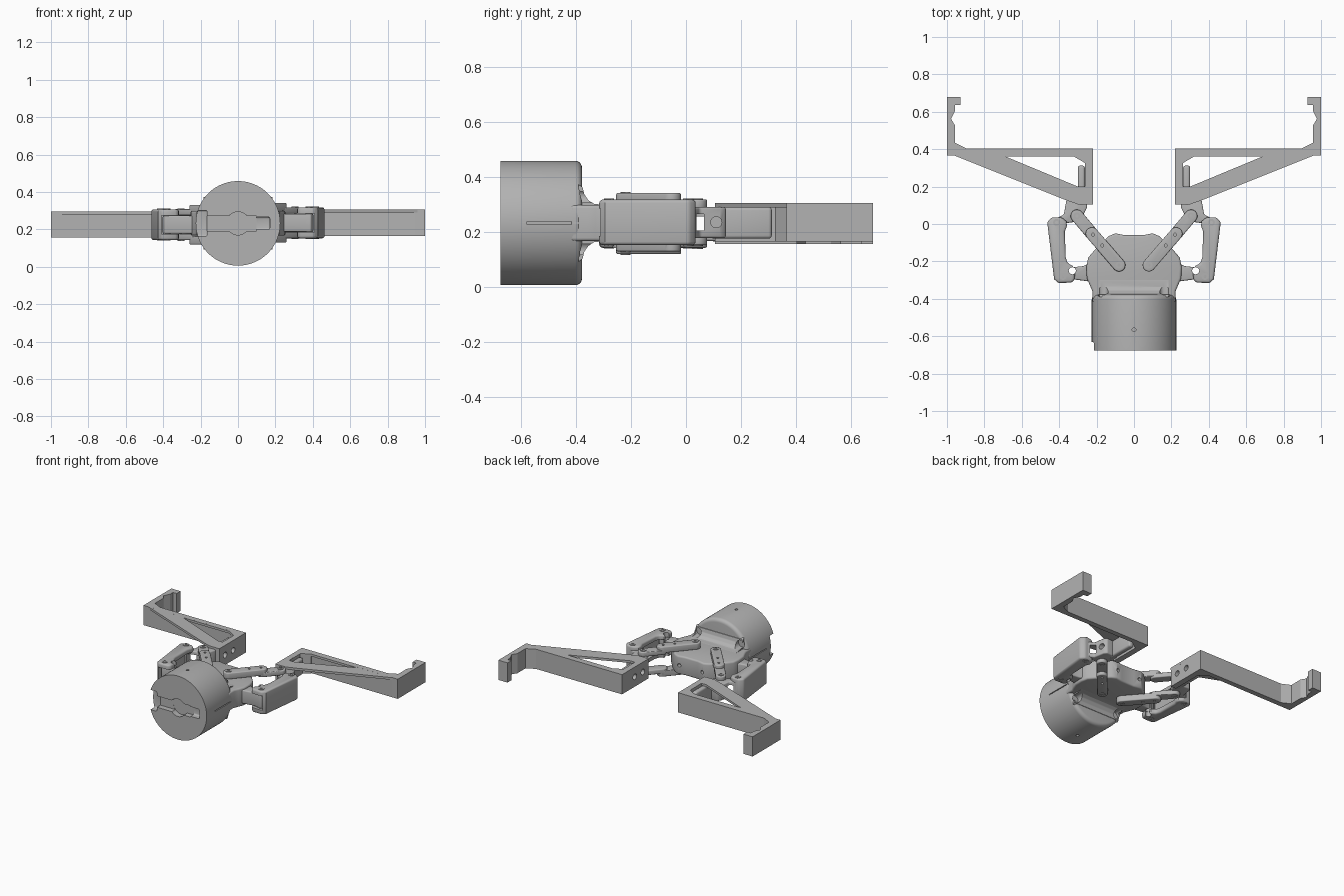
import bpy, bmesh, math
from mathutils import Vector

old = bpy.data.objects.get("Cube")
if old:
    bpy.data.objects.remove(old)

grey = bpy.data.materials.new("plain grey")
grey.use_nodes = True
COLOUR = (0.45, 0.45, 0.45, 1)
grey.diffuse_color = COLOUR
grey.node_tree.nodes["Principled BSDF"].inputs["Base Color"].default_value = COLOUR


def activate(ob):
    bpy.ops.object.select_all(action='DESELECT')
    ob.select_set(True)
    bpy.context.view_layer.objects.active = ob


def add_modifier(ob, kind, **settings):
    activate(ob)
    mod = ob.modifiers.new(kind.lower(), kind)
    for key, value in settings.items():
        setattr(mod, key, value)
    bpy.ops.object.modifier_apply(modifier=mod.name)


def prism(name, pts, lo, hi, axis='z', bevel=0.0):
    """Extrude a flat outline along an axis, with optional rounded edges."""
    place = {'z': lambda a, b, h: (a, b, h),
             'x': lambda a, b, h: (h, a, b),
             'y': lambda a, b, h: (a, h, b)}[axis]
    bm = bmesh.new()
    face = bm.faces.new([bm.verts.new(place(a, b, lo)) for a, b in pts])
    top = bmesh.ops.extrude_face_region(bm, geom=[face])
    verts = [v for v in top["geom"] if isinstance(v, bmesh.types.BMVert)]
    shift = Vector(place(0, 0, hi - lo))
    bmesh.ops.translate(bm, verts=verts, vec=shift)
    bmesh.ops.recalc_face_normals(bm, faces=bm.faces)
    mesh = bpy.data.meshes.new(name)
    bm.to_mesh(mesh)
    bm.free()
    mesh.materials.append(grey)
    ob = bpy.data.objects.new(name, mesh)
    bpy.context.collection.objects.link(ob)
    if bevel:
        add_modifier(ob, 'BEVEL', width=bevel, segments=3, limit_method='ANGLE',
                     angle_limit=math.radians(40))
    return ob


def circle(a, b, r, n=32):
    return [(a + r * math.cos(2 * math.pi * i / n), b + r * math.sin(2 * math.pi * i / n))
            for i in range(n)]


def box(x0, x1, y0, y1):
    return [(x0, y0), (x1, y0), (x1, y1), (x0, y1)]


def capsule(p, q, r, n=12):
    """Round-ended bar outline from p to q."""
    turn = math.atan2(q[1] - p[1], q[0] - p[0])
    pts = []
    for centre, start in ((p, turn + math.pi / 2), (q, turn - math.pi / 2)):
        for i in range(n + 1):
            a = start + math.pi * i / n
            pts.append((centre[0] + r * math.cos(a), centre[1] + r * math.sin(a)))
    return pts


def cut(ob, *cutters):
    for c in cutters:
        c.hide_render = True
        add_modifier(ob, 'BOOLEAN', operation='DIFFERENCE', object=c, solver='EXACT')
        bpy.data.objects.remove(c)


def join(ob, *parts):
    for c in parts:
        add_modifier(ob, 'BOOLEAN', operation='UNION', object=c, solver='EXACT')
        bpy.data.objects.remove(c)


def smooth(ob):
    activate(ob)
    bpy.ops.object.shade_smooth_by_angle(angle=math.radians(35))


MID = 0.232

# Round housing, rounded where it meets the palm
housing = prism("housing", circle(0, MID, 0.226, 96), -0.675, -0.378, 'y')
bm = bmesh.new()
bm.from_mesh(housing.data)
rim = [e for e in bm.edges if all(v.co.y > -0.4 for v in e.verts)]
bmesh.ops.bevel(bm, geom=rim, offset=0.025, segments=5, profile=0.5, affect='EDGES')
bm.to_mesh(housing.data)
bm.free()

# Filleted neck between housing and palm
half = [(-0.39, 0.14), (-0.376, 0.13), (-0.37, 0.105), (-0.355, 0.083), (-0.335, 0.07), (-0.3, 0.066)]
neck = [(y, MID + h) for y, h in half] + [(y, MID - h) for y, h in reversed(half)]
join(housing, prism("neck", neck, -0.185, 0.185, 'x'))

# Connector channel in the base, open on one side
cut(housing,
    prism("channel_round", circle(0, MID, 0.062), -0.7, -0.635, 'y'),
    prism("channel_bar", box(-0.2, 0.1, MID - 0.04, MID + 0.04), -0.7, -0.636, 'y'),
    prism("channel_end", box(0.03, 0.17, MID - 0.034, MID + 0.034), -0.7, -0.637, 'y', 0.01),
    prism("channel_mouth", box(-0.3, -0.165, MID - 0.07, MID + 0.07), -0.7, -0.63, 'y', 0.01))
# Seams, round pockets and screw holes
for s in (-1, 1):
    cut(housing, prism("seam", box(-0.58, -0.37, MID - 0.003, MID + 0.003),
                       s * 0.218, s * 0.24, 'x'))
    cut(housing, prism("screw_hole", circle(0, -0.565, 0.01, 16), MID + s * 0.2, MID + s * 0.24))
    for t in (-1, 1):
        cut(housing, prism("pocket", circle(s * 0.165, MID + t * 0.095, 0.028, 24),
                           -0.395, -0.3, 'y'))
smooth(housing)

# Flat palm
side = [(0.222, -0.42), (0.222, -0.36), (0.235, -0.33), (0.252, -0.29), (0.255, -0.23),
        (0.245, -0.18), (0.185, -0.11), (0.135, -0.065), (0.1, -0.05), (0.05, -0.06)]
palm = prism("palm", side + [(-x, y) for x, y in reversed(side)],
             MID - 0.066, MID + 0.066, 'z', 0.012)
for x in (-0.09, 0.09):
    cut(palm, prism("front_hole", circle(x, MID, 0.012, 16), -0.09, 0, 'y'))
smooth(palm)

finger_outline = [(0.22, 0.37), (0.95, 0.366), (1, 0.366), (1, 0.68), (0.928, 0.68),
                  (0.928, 0.637), (0.957, 0.637), (0.957, 0.605), (0.978, 0.562), (0.957, 0.527),
                  (0.957, 0.435), (0.895, 0.404), (0.22, 0.404)]
web_outline = [(0.22, 0.105), (0.3, 0.105), (0.37, 0.13), (0.96, 0.366), (0.9, 0.4), (0.22, 0.4)]
web_hole = [(0.685, 0.36), (0.32, 0.36), (0.26, 0.325), (0.26, 0.2), (0.3, 0.2)]
lever_outline = [(0.44, 0.035), (0.385, 0.035), (0.362, 0.015), (0.358, -0.01), (0.37, -0.04),
                 (0.365, -0.18), (0.355, -0.21), (0.33, -0.222), (0.315, -0.25), (0.318, -0.3),
                 (0.335, -0.313), (0.405, -0.316), (0.427, -0.295), (0.464, 0.01)]
knuckle_outline = [(0.25, 0.09), (0.25, 0.14), (0.345, 0.145), (0.362, 0.125), (0.375, 0.05),
                   (0.425, 0.025), (0.42, -0.015), (0.36, 0.005), (0.31, 0.012), (0.275, 0.04)]

for s, label in ((1, "left"), (-1, "right")):
    mid = 0.23 + 0.005 * s

    def flip(pts):
        return [(s * x, y) for x, y in pts]

    # Finger: tall back bar with hooked tip, thin triangular web and end wall
    finger = prism(label + "_finger", flip(finger_outline), mid - 0.07, mid + 0.07)
    web = prism("web", flip(web_outline), mid + 0.054, mid + 0.0699)
    cut(web, prism("web_hole", flip(web_hole), mid, mid + 0.2))
    wall = prism("wall", flip(box(0.2201, 0.262, 0.106, 0.39)), mid - 0.0699, mid + 0.0698)
    join(finger, web, wall, prism("corner", flip([(0.255, 0.38), (0.255, 0.325), (0.262, 0.325),
                                                  (0.32, 0.365), (0.32, 0.38)]),
                                  mid - 0.0697, mid + 0.0697))

    # Mounting plate against the finger wall
    plate = prism(label + "_mount_plate", box(0.09, 0.312, mid - 0.06, mid + 0.055),
                  s * 0.2625, s * 0.3, 'x', 0.012)
    for y in (0.17, 0.26):
        cut(finger, prism("bolt_hole", circle(y, mid, 0.02, 24), s * 0.2, s * 0.27, 'x'))
    smooth(plate)

    # Knuckle joining both links to the finger
    knuckle = prism(label + "_knuckle", flip(knuckle_outline), mid - 0.058, mid + 0.055, 'z', 0.008)
    cut(knuckle, prism("fork_slot", flip(box(0.26, 0.4, -0.03, 0.065)), mid - 0.03, mid + 0.03),
        prism("cross_hole", circle(0.11, mid, 0.02, 24), s * 0.32, s * 0.4, 'x'))
    smooth(knuckle)

    # Outer lever with a slot along its inner side
    lever = prism(label + "_outer_lever", flip(lever_outline), mid - 0.083, mid + 0.082, 'z', 0.012)
    cut(lever, prism("lever_slot", flip(box(0.3, 0.41, -0.33, 0.05)), mid - 0.05, mid + 0.05),
        prism("lever_hole", circle(s * 0.33, -0.25, 0.019, 24), 0, 0.5))
    smooth(lever)

    # Palm lug carrying the lever
    lug = prism(label + "_lug", flip([(0.22, -0.31), (0.22, -0.2), (0.27, -0.225), (0.36, -0.235),
                                      (0.405, -0.27), (0.39, -0.305), (0.33, -0.295)]),
                mid - 0.048, mid + 0.048, 'z', 0.008)
    cut(lug, prism("lug_hole", circle(s * 0.33, -0.25, 0.019, 24), 0, 0.5))
    smooth(lug)

    # Paired inner links above and below, stepped down near the knuckle
    start, bend, end = (s * 0.08, -0.22), (s * 0.225, -0.052), (s * 0.305, 0.043)
    for t, level in ((1, "upper"), (-1, "lower")):
        link = prism(f"{label}_{level}_link", capsule(start, bend, 0.034),
                     mid + t * 0.062, mid + t * 0.106, 'z', 0.006)
        join(link, prism("step", capsule(bend, end, 0.034), mid + t * 0.05, mid + t * 0.083, 'z', 0.006))
        for f in (0.4, 0.62):
            x, y = (start[i] + (end[i] - start[i]) * f for i in (0, 1))
            cut(link, prism("link_hole", circle(x, y, 0.008, 12), mid + t * 0.09, mid + t * 0.13))
        smooth(link)
        # Pivot screws with a socket in each head
        for i, (x, y, h) in enumerate(((*start, 0.106), (*end, 0.083),
                                       (s * 0.414, 0.008, 0.082), (s * 0.38, -0.28, 0.082))):
            pin = prism(f"{label}_{level}_pivot_{i + 1}", circle(x, y, 0.019, 24),
                        mid + t * 0.03, mid + t * (h + 0.004))
            cut(pin, prism("socket", circle(x, y, 0.009, 6), mid + t * (h - 0.008), mid + t * 0.2))
            smooth(pin)
